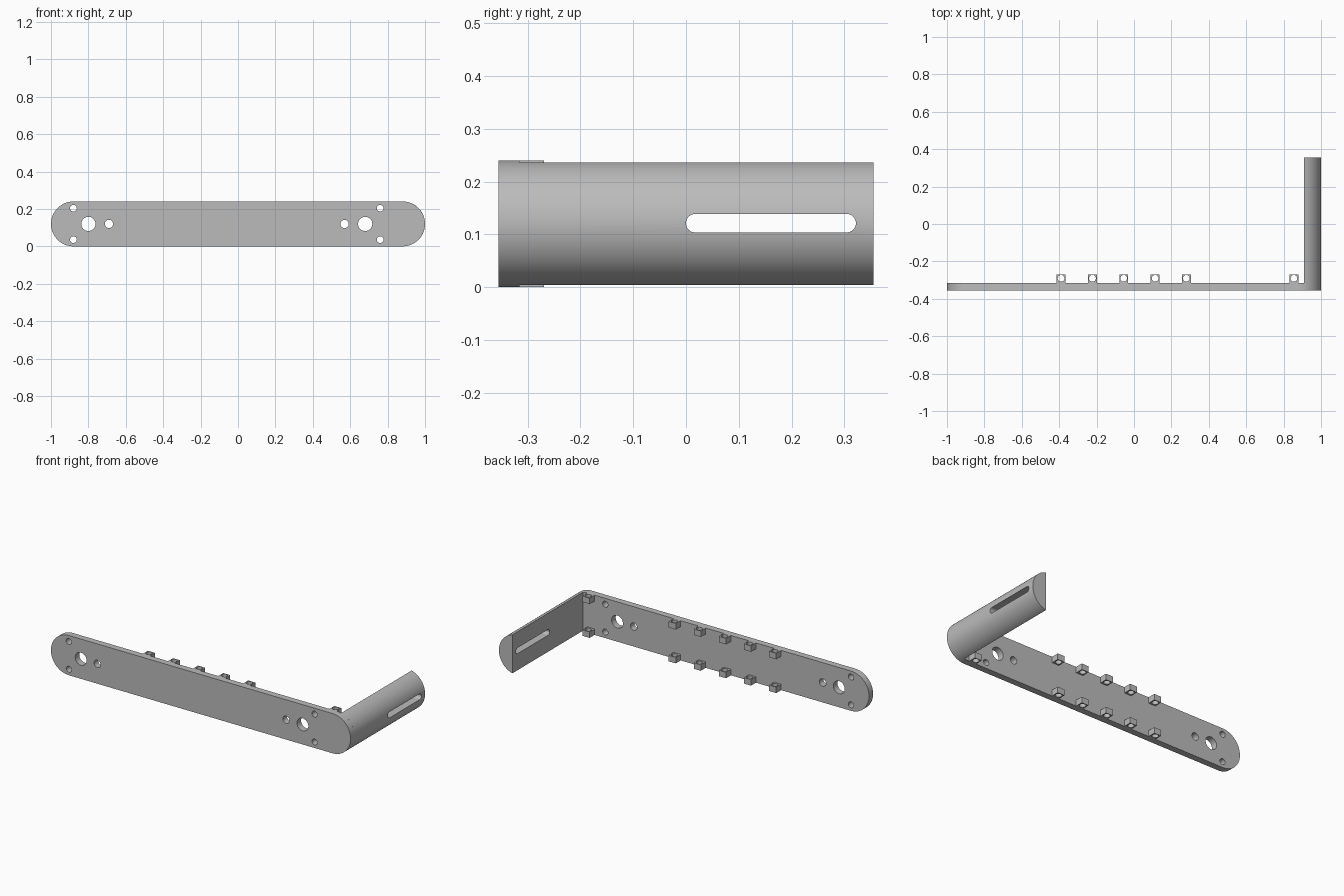
import bpy, bmesh
from math import cos, sin, pi, acos, radians

cube = bpy.data.objects.get("Cube")
if cube:
    bpy.data.objects.remove(cube, do_unlink=True)

grey = bpy.data.materials.new("plain grey")
grey.use_nodes = True
colour = (0.5, 0.5, 0.5, 1)
grey.diffuse_color = colour
grey.node_tree.nodes["Principled BSDF"].inputs["Base Color"].default_value = colour

R = 0.12                  # end radius, also the mid height
BACK = -0.316             # rear face of the plate
FRONT, REAR = -0.355, 0.355


def arc(cx, cy, r, start, end, n=32):
    return [(cx + r * cos(start + (end - start) * i / n),
             cy + r * sin(start + (end - start) * i / n)) for i in range(n + 1)]


def circle(cx, cy, r, n=32):
    return arc(cx, cy, r, 0, 2 * pi, n)[:-1]


def stadium(x0, x1, cy, r):
    return arc(x1 - r, cy, r, -pi / 2, pi / 2) + arc(x0 + r, cy, r, pi / 2, 3 * pi / 2)


def prism(name, loops, depth, location, rotation=(0, 0, 0)):
    """Extrude an outline; loops after the first become holes."""
    curve = bpy.data.curves.new(name, "CURVE")
    curve.dimensions = "2D"
    curve.fill_mode = "BOTH"
    curve.extrude = depth / 2
    for loop in loops:
        spline = curve.splines.new("POLY")
        spline.points.add(len(loop) - 1)
        for point, (x, y) in zip(spline.points, loop):
            point.co = (x, y, 0, 1)
        spline.use_cyclic_u = True
    obj = bpy.data.objects.new(name, curve)
    bpy.context.collection.objects.link(obj)
    obj.location = location
    obj.rotation_euler = [radians(a) for a in rotation]
    select(obj)
    bpy.ops.object.convert(target="MESH")
    obj = bpy.context.object
    bm = bmesh.new()
    bm.from_mesh(obj.data)
    bmesh.ops.remove_doubles(bm, verts=bm.verts, dist=0.00005)
    bmesh.ops.recalc_face_normals(bm, faces=bm.faces)
    bm.to_mesh(obj.data)
    bm.free()
    obj.data.materials.clear()
    obj.data.materials.append(grey)
    return obj


def select(obj):
    bpy.ops.object.select_all(action="DESELECT")
    obj.select_set(True)
    bpy.context.view_layer.objects.active = obj


def smooth(obj):
    select(obj)
    bpy.ops.object.shade_smooth_by_angle(angle=radians(30))


# Long plate with a group of screw holes near each end
holes = []
for big, medium, small in ((-0.8, -0.69, -0.88), (0.68, 0.57, 0.76)):
    holes += [circle(big, R, 0.038), circle(medium, R, 0.022)]
    holes += [circle(small, R + side * 0.084, 0.018) for side in (-1, 1)]
smooth(prism("long_plate", [stadium(-1, 1, R, R)] + holes, BACK - FRONT,
             (0, (FRONT + BACK) / 2, 0), (90, 0, 0)))

# Side arm: a rounded segment with a flat inner face
half = acos(0.03 / R)
arm = prism("side_arm", [arc(1 - R, R, R, -half, half, 48)], REAR - BACK,
            (0, (BACK + REAR) / 2, 0), (90, 0, 0))

# Slot through the arm
cutter = prism("slot_cutter", [stadium(0, 0.322, R + 0.001, 0.0175)], 0.4,
               (0.95, 0, 0), (90, 0, 90))
cutter.hide_render = True
cut = arm.modifiers.new("slot", "BOOLEAN")
cut.operation = "DIFFERENCE"
cut.solver = "EXACT"
cut.object = cutter
select(arm)
bpy.ops.object.modifier_apply(modifier=cut.name)
bpy.data.objects.remove(cutter, do_unlink=True)
smooth(arm)

# Pierced lugs along the upper and lower rear edges
LUG, TALL = 0.047, 0.036
h = LUG / 2
square = [(-h, -h), (h, -h), (h, h), (-h, h)]
for row, z in (("lower", TALL / 2), ("upper", 2 * R - TALL / 2)):
    for i, x in enumerate((-0.39, -0.222, -0.055, 0.113, 0.28, 0.855)):
        smooth(prism(f"{row}_lug_{i + 1}", [square, circle(0, 0.002, 0.018, 24)],
                     TALL, (x, BACK + h, z)))
